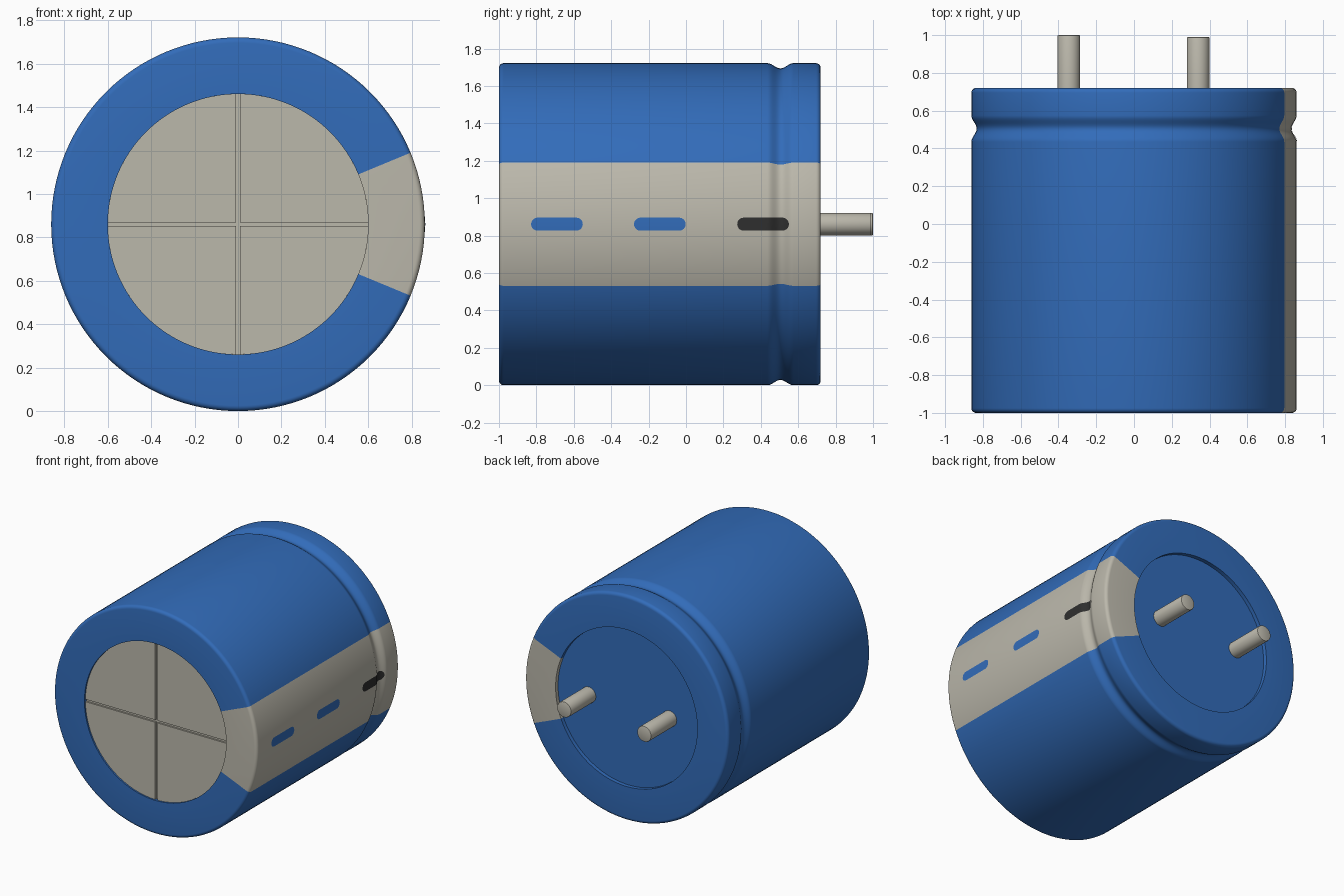
import bpy
import bmesh
from math import sin, cos, pi, radians, asin, atan2, sqrt
from mathutils import Matrix

if "Cube" in bpy.data.objects:
    bpy.data.objects.remove(bpy.data.objects["Cube"], do_unlink=True)

R = 0.861               # can radius, also the height of its axis
INNER = 0.6             # radius of the openings in the sleeve ends
FRONT, BACK = -1.0, 0.72
SEGS = 128
STRIPE = radians(22.5)  # half angle of the pale stripe


def material(name, rgb):
    m = bpy.data.materials.new(name)
    m.use_nodes = True
    m.diffuse_color = (*rgb, 1)
    m.node_tree.nodes["Principled BSDF"].inputs["Base Color"].default_value = (*rgb, 1)
    return m


blue = material("sleeve blue", (0.032, 0.15, 0.49))
pale = material("pale grey", (0.50, 0.48, 0.41))
black = material("mark black", (0.028, 0.028, 0.028))


def finish(name, bm, *mats, closed=True):
    if closed:
        bmesh.ops.recalc_face_normals(bm, faces=bm.faces)
    me = bpy.data.meshes.new(name)
    bm.to_mesh(me)
    bm.free()
    for m in mats:
        me.materials.append(m)
    ob = bpy.data.objects.new(name, me)
    bpy.context.collection.objects.link(ob)
    ob.location.z = R
    bpy.ops.object.select_all(action="DESELECT")
    ob.select_set(True)
    bpy.context.view_layer.objects.active = ob
    bpy.ops.object.shade_smooth_by_angle(angle=radians(30))
    return ob


def can_radius(y):
    """Outer radius along the axis, with the crimped groove near the back."""
    t = (y - 0.505) / 0.07
    return R - (0.014 * (1 + cos(pi * t)) if abs(t) < 1 else 0)


def cylinder(name, r, y0, y1, mat, x=0, segs=SEGS, bevel=0):
    bm = bmesh.new()
    bmesh.ops.create_cone(bm, cap_ends=True, segments=segs, radius1=r, radius2=r,
                          depth=y1 - y0, matrix=Matrix.Translation((x, (y0 + y1) / 2, 0))
                          @ Matrix.Rotation(-pi / 2, 4, "X"))
    if bevel:
        rim = [e for e in bm.edges if all(v.co.y > y1 - 0.001 for v in e.verts)]
        bmesh.ops.bevel(bm, geom=rim, offset=bevel, segments=2, affect="EDGES", profile=0.5)
    return finish(name, bm, mat)


# Sleeved can: a profile of (radius, y) spun round the y axis
c = 0.025
arc = [i * pi / 10 for i in range(6)]
profile = [(INNER, FRONT + 0.03), (INNER, FRONT)]
profile += [(R - c + c * sin(a), FRONT + c - c * cos(a)) for a in arc]
profile += [(can_radius(y), y) for y in [0.435 + 0.14 * i / 16 for i in range(17)]]
profile += [(R - c + c * cos(a), BACK - c + c * sin(a)) for a in arc]
profile += [(INNER, BACK), (INNER, BACK - 0.04)]

bm = bmesh.new()
rings = [[bm.verts.new((r * cos(2 * pi * i / SEGS), y, r * sin(2 * pi * i / SEGS)))
          for i in range(SEGS)] for r, y in profile]
for a, b in zip(rings, rings[1:]):
    for i in range(SEGS):
        j = (i + 1) % SEGS
        f = bm.faces.new((a[i], a[j], b[j], b[i]))
        mid = f.calc_center_median()
        f.material_index = int(abs(atan2(mid.z, mid.x)) < STRIPE)
bm.faces.new(rings[0])
bm.faces.new(rings[-1])
finish("sleeved_can", bm, blue, pale)

# Recessed seal at the back and the two pins
cylinder("end_seal", INNER, BACK - 0.04, BACK - 0.03, blue)
for side, x, tip in (("right", -0.345, 1.0), ("left", 0.34, 0.99)):
    cylinder(side + "_pin", 0.06, BACK - 0.04, tip, pale, x, 32, 0.006)

# Front vent disc: a base with four raised quarters leaving a cross of grooves
cylinder("vent_base", INNER, FRONT + 0.025, FRONT + 0.03, pale)
g = 0.009
a0 = asin(g / INNER)
bm = bmesh.new()
for q in range(4):
    pts = [(g, g)] + [(INNER * cos(t), INNER * sin(t))
                      for t in [a0 + (pi / 2 - 2 * a0) * i / 32 for i in range(33)]]
    f = bm.faces.new([bm.verts.new((x, FRONT + 0.012, z)) for x, z in pts])
    out = bmesh.ops.extrude_face_region(bm, geom=[f])
    moved = [v for v in out["geom"] if isinstance(v, bmesh.types.BMVert)]
    bmesh.ops.translate(bm, verts=moved, vec=(0, 0.014, 0))
    bmesh.ops.rotate(bm, verts=bm.verts, cent=(0, 0, 0), matrix=Matrix.Rotation(pi / 2, 3, "Y"))
finish("vent_quarters", bm, pale)

# Rounded dashes down the stripe, following the can surface
half, h = 0.138, 0.035
for n, (y, mat) in enumerate(((-0.69, blue), (-0.14, blue), (0.412, black)), 1):
    bm = bmesh.new()
    rows = []
    for i in range(41):
        d = -half * cos(pi * i / 40)
        end = max(0, abs(d) - (half - h))
        w = sqrt(max(h * h - end * end, 1e-7))
        r = can_radius(y + d) + 0.002
        rows.append([bm.verts.new((sqrt(r * r - z * z), y + d, z))
                     for z in (-w, -w / 2, 0, w / 2, w)])
    for a, b in zip(rows, rows[1:]):
        for k in range(4):
            bm.faces.new((a[k], b[k], b[k + 1], a[k + 1]))
    finish("stripe_dash_%d" % n, bm, mat, closed=False)
